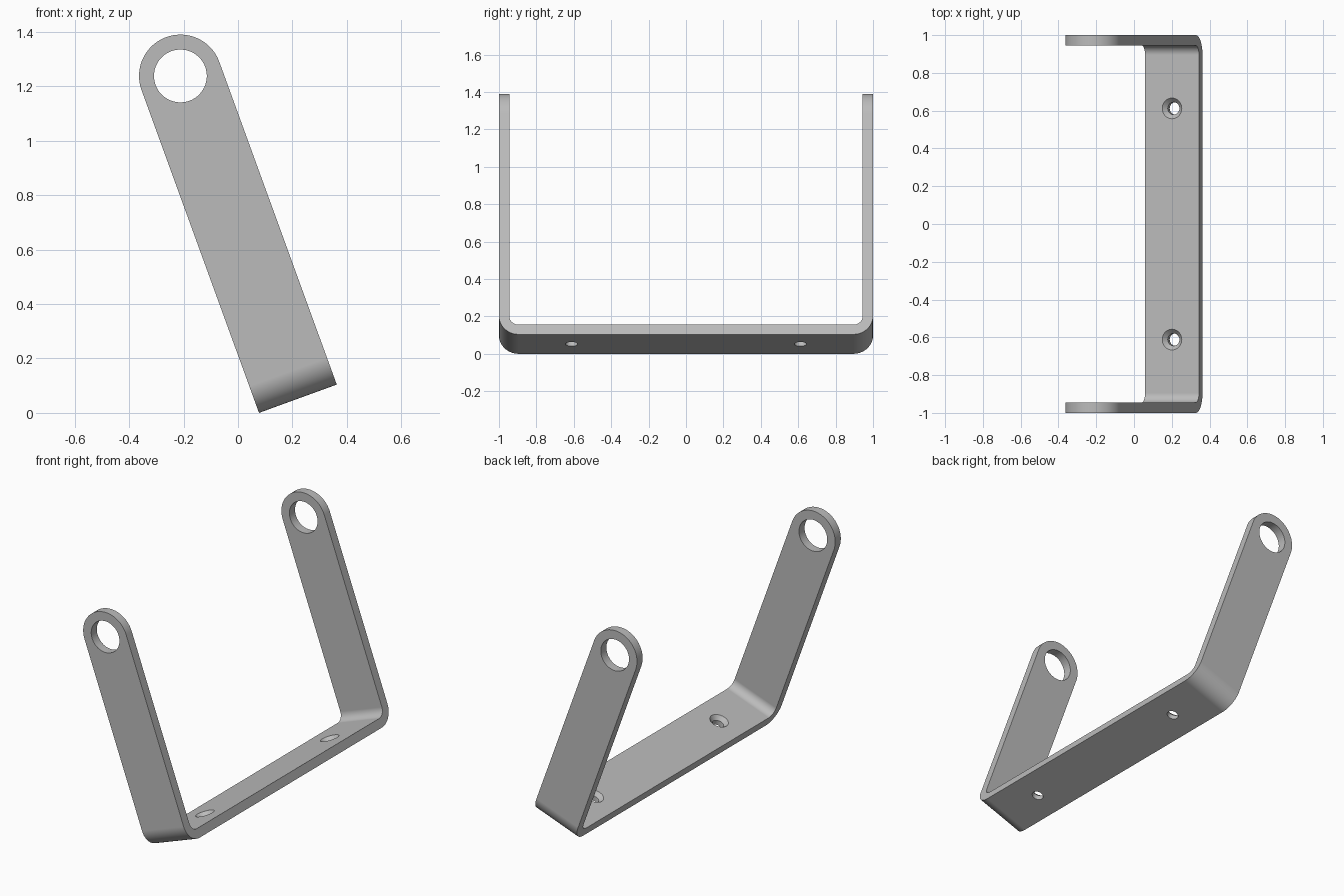
import bpy, bmesh, math
from mathutils import Matrix, Vector

cube = bpy.data.objects.get("Cube")
if cube:
    bpy.data.objects.remove(cube, do_unlink=True)

HALF_W, THICK, BEND = 0.152, 0.055, 0.105   # strap half width, thickness, outer bend radius
ARM, EYE_R = 1.262, 0.097                   # arm length to eye centre, eye radius
HOLE_Y, HOLE_R, SINK_R, SINK_D = 0.612, 0.033, 0.055, 0.024
TILT = math.radians(20)

metal = bpy.data.materials.new("grey metal")
metal.use_nodes = True
grey = (0.5, 0.5, 0.5, 1)
metal.diffuse_color = grey
metal.node_tree.nodes["Principled BSDF"].inputs["Base Color"].default_value = grey


def arc(cx, cz, r, start, end, n):
    angles = [math.radians(start + (end - start) * i / n) for i in range(n + 1)]
    return [(cx + r * math.cos(a), cz + r * math.sin(a)) for a in angles]


def prism(name, points, to_3d, offset):
    """Extrude a flat outline along offset."""
    bm = bmesh.new()
    face = bm.faces.new([bm.verts.new(to_3d(*p)) for p in points])
    new = bmesh.ops.extrude_face_region(bm, geom=[face])["geom"]
    bmesh.ops.translate(bm, vec=offset, verts=[v for v in new if isinstance(v, bmesh.types.BMVert)])
    bmesh.ops.recalc_face_normals(bm, faces=bm.faces)
    return finish(name, bm)


def cone(name, r1, r2, depth, matrix, sides):
    bm = bmesh.new()
    bmesh.ops.create_cone(bm, cap_ends=True, segments=sides, radius1=r1, radius2=r2,
                          depth=depth, matrix=matrix)
    return finish(name, bm)


def finish(name, bm):
    mesh = bpy.data.meshes.new(name)
    bm.to_mesh(mesh)
    bm.free()
    mesh.materials.append(metal)
    obj = bpy.data.objects.new(name, mesh)
    bpy.context.collection.objects.link(obj)
    return obj


def cut(target, tool, operation):
    mod = target.modifiers.new(tool.name, 'BOOLEAN')
    mod.operation, mod.solver, mod.object = operation, 'EXACT', tool
    bpy.context.view_layer.objects.active = target
    bpy.ops.object.modifier_apply(modifier=mod.name)
    bpy.data.objects.remove(tool, do_unlink=True)


# U-shaped strap with rounded bends, seen along its width
inner = BEND - THICK
corner = 1 - BEND
top = ARM + 0.3
outline = [(-1, top)] + arc(-corner, BEND, BEND, 180, 270, 12)
outline += arc(corner, BEND, BEND, 270, 360, 12) + [(1, top), (1 - THICK, top)]
outline += arc(corner, BEND, inner, 360, 270, 12)
outline += arc(-corner, BEND, inner, 270, 180, 12) + [(-1 + THICK, top)]
bracket = prism("bracket", outline, lambda y, z: Vector((-0.3, y, z)), Vector((0.6, 0, 0)))

# Trim the strap to width and round the arm ends
side = [(-HALF_W, -0.2), (HALF_W, -0.2)] + arc(0, ARM, HALF_W, 0, 180, 40)
cut(bracket, prism("arm_outline", side, lambda x, z: Vector((x, -1.2, z)), Vector((0, 2.4, 0))),
    'INTERSECT')

# Eyes at the arm ends
across = Matrix.Translation((0, 0, ARM)) @ Matrix.Rotation(math.pi / 2, 4, 'X')
cut(bracket, cone("eye_cutter", EYE_R, EYE_R, 2.4, across, 64), 'DIFFERENCE')

# Countersunk screw holes in the base
for s in (-1, 1):
    place = Matrix.Translation((0, s * HOLE_Y, THICK / 2))
    cut(bracket, cone("screw_cutter", HOLE_R, HOLE_R, 0.2, place, 32), 'DIFFERENCE')
    slope = (SINK_R - HOLE_R) / SINK_D
    place = Matrix.Translation((0, s * HOLE_Y, THICK))
    cut(bracket, cone("sink_cutter", SINK_R - slope * SINK_D, SINK_R + slope * SINK_D,
                      2 * SINK_D, place, 32), 'DIFFERENCE')

# Lean the bracket back and rest its lower edge on the floor
lean = Matrix.Translation((0.22, 0, HALF_W * math.sin(TILT))) @ Matrix.Rotation(-TILT, 4, 'Y')
bracket.data.transform(lean)

bpy.ops.object.select_all(action='DESELECT')
bracket.select_set(True)
bpy.context.view_layer.objects.active = bracket
bpy.ops.object.shade_smooth_by_angle(angle=math.radians(25))
weighted = bracket.modifiers.new("even_shading", 'WEIGHTED_NORMAL')
weighted.keep_sharp = True
